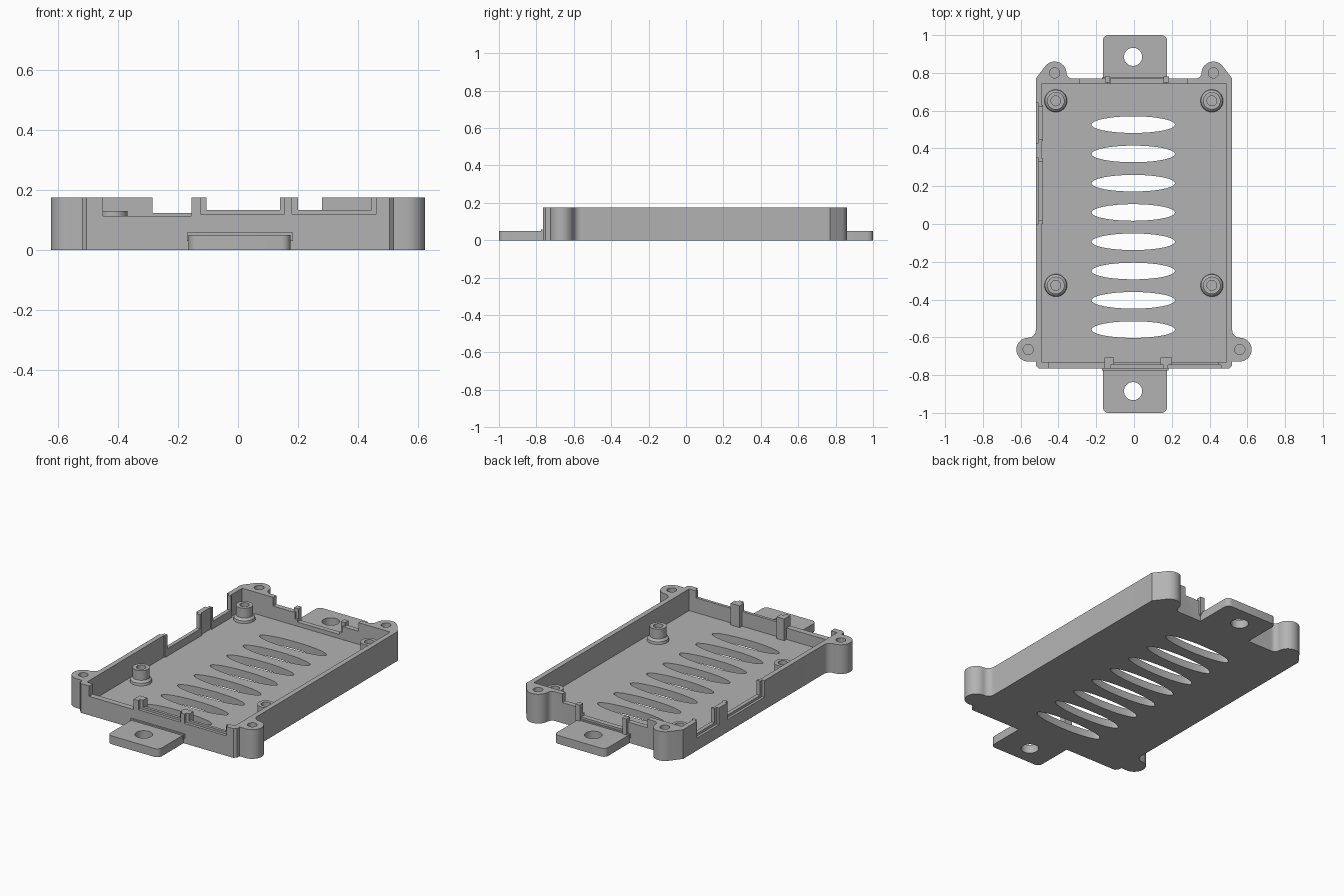
import bpy, bmesh, math
from mathutils import Vector

cube = bpy.data.objects.get("Cube")
if cube:
    bpy.data.objects.remove(cube, do_unlink=True)

grey = bpy.data.materials.new("plain grey")
grey.use_nodes = True
grey.diffuse_color = (0.45, 0.45, 0.45, 1)
grey.node_tree.nodes["Principled BSDF"].inputs["Base Color"].default_value = (0.45, 0.45, 0.45, 1)

WALL = 0.175
FLOOR = 0.045
TAB = 0.05


def prism(name, points, z0, z1):
    """Closed outline extruded from z0 to z1."""
    bm = bmesh.new()
    face = bm.faces.new([bm.verts.new((x, y, z0)) for x, y in points])
    new = bmesh.ops.extrude_face_region(bm, geom=[face])["geom"]
    bmesh.ops.translate(bm, vec=(0, 0, z1 - z0), verts=[v for v in new if isinstance(v, bmesh.types.BMVert)])
    bmesh.ops.recalc_face_normals(bm, faces=bm.faces)
    mesh = bpy.data.meshes.new(name)
    bm.to_mesh(mesh)
    bm.free()
    mesh.materials.append(grey)
    obj = bpy.data.objects.new(name, mesh)
    bpy.context.collection.objects.link(obj)
    return obj


def arc(cx, cy, r, a0, a1, n=12, ry=None):
    ry = ry or r
    angles = [math.radians(a0 + (a1 - a0) * i / n) for i in range(n + 1)]
    return [(cx + r * math.cos(a), cy + ry * math.sin(a)) for a in angles]


def ellipse(cx, cy, r, ry=None, n=32):
    return arc(cx, cy, r, 0, 360, n, ry)[:-1]


def box(name, x0, x1, y0, y1, z0, z1):
    return prism(name, [(x0, y0), (x1, y0), (x1, y1), (x0, y1)], z0, z1)


def combine(target, tool, operation):
    tool.hide_render = True
    mod = target.modifiers.new(operation.lower(), 'BOOLEAN')
    mod.operation = operation
    mod.solver = 'EXACT'
    mod.object = tool
    bpy.context.view_layer.objects.active = target
    bpy.ops.object.modifier_apply(modifier=mod.name)
    bpy.data.objects.remove(tool, do_unlink=True)


def add(tool):
    combine(tray, tool, 'UNION')


def cut(tool):
    combine(tray, tool, 'DIFFERENCE')


# Tray outline with the four screw ears, mirrored about x
half = [(0.505, -0.765), (0.52, -0.75), (0.52, -0.728)]
half += arc(0.56, -0.665, 0.063, -90, 90, 16)
half += arc(0.56, -0.562, 0.04, 270, 180, 6)
half += [(0.52, 0.77)]
half += arc(0.42, 0.797, 0.063, 35, 180, 16)
half += arc(0.327, 0.8, 0.03, 0, -90, 6)
tray = prism("case_tray", half + [(-x, y) for x, y in reversed(half)], 0, WALL)
cut(box("cavity", -0.49, 0.49, -0.73, 0.74, FLOOR, 0.3))

# Mounting tabs with rounded outer corners and a bolt hole
for s in (-1, 1):
    outline = [(-0.165, s * 0.75)]
    outline += [(x, s * y) for x, y in arc(-0.135, 0.97, 0.03, 180, 90, 6)]
    outline += [(x, s * y) for x, y in arc(0.145, 0.97, 0.03, 90, 0, 6)]
    outline += [(0.175, s * 0.75)]
    add(prism("mounting_tab", outline, 0, TAB))
    cut(prism("bolt_hole", ellipse(-0.005, s * 0.885, 0.048), -0.1, 0.2))
    # Small ledge where the tab meets the wall
    add(box("tab_ledge", -0.17, 0.183, *sorted((s * 0.75, s * 0.775)), 0.03, 0.058))

# Posts beside the front openings
for x0, x1 in ((-0.155, -0.105), (0.14, 0.2)):
    add(box("front_post", x0, x1, -0.745, -0.708, FLOOR - 0.01, WALL))

# Inner lips on the port side wall
for y0, y1 in ((0.44, 0.63), (0.0, 0.35)):
    add(box("port_lip", -0.5, -0.482, y0, y1, FLOOR - 0.01, WALL))

# Front openings: a wide outer recess and a narrower inner cut
cut(box("front_opening", -0.45, -0.155, -0.8, -0.72, 0.113, 0.3))
for x0, x1 in ((-0.125, 0.155), (0.18, 0.46)):
    cut(box("front_recess", x0, x1, -0.8, -0.747, 0.12, 0.3))
    cut(box("front_opening", x0 + 0.02, x1 - 0.015, -0.8, -0.7, 0.133, 0.3))

# Back opening with a deeper middle
cut(box("back_opening", -0.285, 0.28, 0.72, 0.8, 0.123, 0.3))
cut(box("back_slot", -0.14, 0.17, 0.72, 0.757, 0.085, 0.3))
cut(box("back_recess", -0.125, 0.155, 0.73, 0.8, 0.07, 0.3))
for x in (-0.14, 0.17):
    add(box("back_post", x - 0.014, x + 0.014, 0.75, 0.782, 0.04, 0.145))

# Port openings on the side wall
for y0, y1 in ((0.43, 0.64), (0.0, 0.35)):
    cut(box("port_recess", -0.6, -0.505, y0, y1, 0.075, 0.3))
    cut(box("port_opening", -0.6, -0.45, y0 + 0.02, y1 - 0.02, 0.09, 0.3))


def round_port(r, x1):
    """U-shaped cutter lying along x."""
    profile = [(y, 0.3) for y in (-0.19 + r, -0.19 - r)] + arc(-0.19, 0.145, r, 180, 360, 20)
    tool = prism("round_port", profile, -0.6, x1)
    tool.data.transform(((0, 0, 1, 0), (1, 0, 0, 0), (0, 1, 0, 0), (0, 0, 0, 1)))
    return tool


def matrix_ready(tool):
    tool.data.update()
    return tool


cut(matrix_ready(round_port(0.08, -0.506)))
cut(matrix_ready(round_port(0.062, -0.45)))

# Vent slots in the floor
for i in range(8):
    cut(prism("vent", ellipse(-0.004, 0.526 - 0.155 * i, 0.221, 0.044, 40), -0.1, 0.1))

# Screw holes in the ears
for s in (-1, 1):
    for x, y in ((0.56, -0.665), (0.42, 0.8)):
        cut(prism("screw_hole", ellipse(s * x, y, 0.027, n=24), 0.05, 0.3))


# Board standoffs, turned from a profile with a flared foot and a blind hole
def standoff(x, y):
    profile = [(0.06, FLOOR), (0.058, 0.06), (0.046, 0.072), (0.046, 0.13), (0.026, 0.13), (0.026, 0.055), (0, 0.055)]
    bm = bmesh.new()
    verts = [bm.verts.new((r, 0, z)) for r, z in profile]
    edges = [bm.edges.new(pair) for pair in zip(verts, verts[1:])]
    bmesh.ops.spin(bm, geom=verts + edges, cent=(0, 0, 0), axis=(0, 0, 1), angle=2 * math.pi, steps=32)
    bmesh.ops.remove_doubles(bm, verts=bm.verts, dist=0.0005)
    bmesh.ops.recalc_face_normals(bm, faces=bm.faces)
    if sum(f.normal.z * f.calc_area() for f in bm.faces) < 0:
        bmesh.ops.reverse_faces(bm, faces=bm.faces)
    mesh = bpy.data.meshes.new("standoff")
    bm.to_mesh(mesh)
    bm.free()
    mesh.materials.append(grey)
    obj = bpy.data.objects.new("standoff", mesh)
    obj.location = Vector((x, y, 0))
    bpy.context.collection.objects.link(obj)
    return obj


parts = [tray] + [standoff(x, y) for x in (-0.414, 0.412) for y in (0.652, -0.325)]

bpy.ops.object.select_all(action='DESELECT')
for part in parts:
    part.select_set(True)
bpy.context.view_layer.objects.active = tray
bpy.ops.object.shade_smooth_by_angle(angle=math.radians(30))
